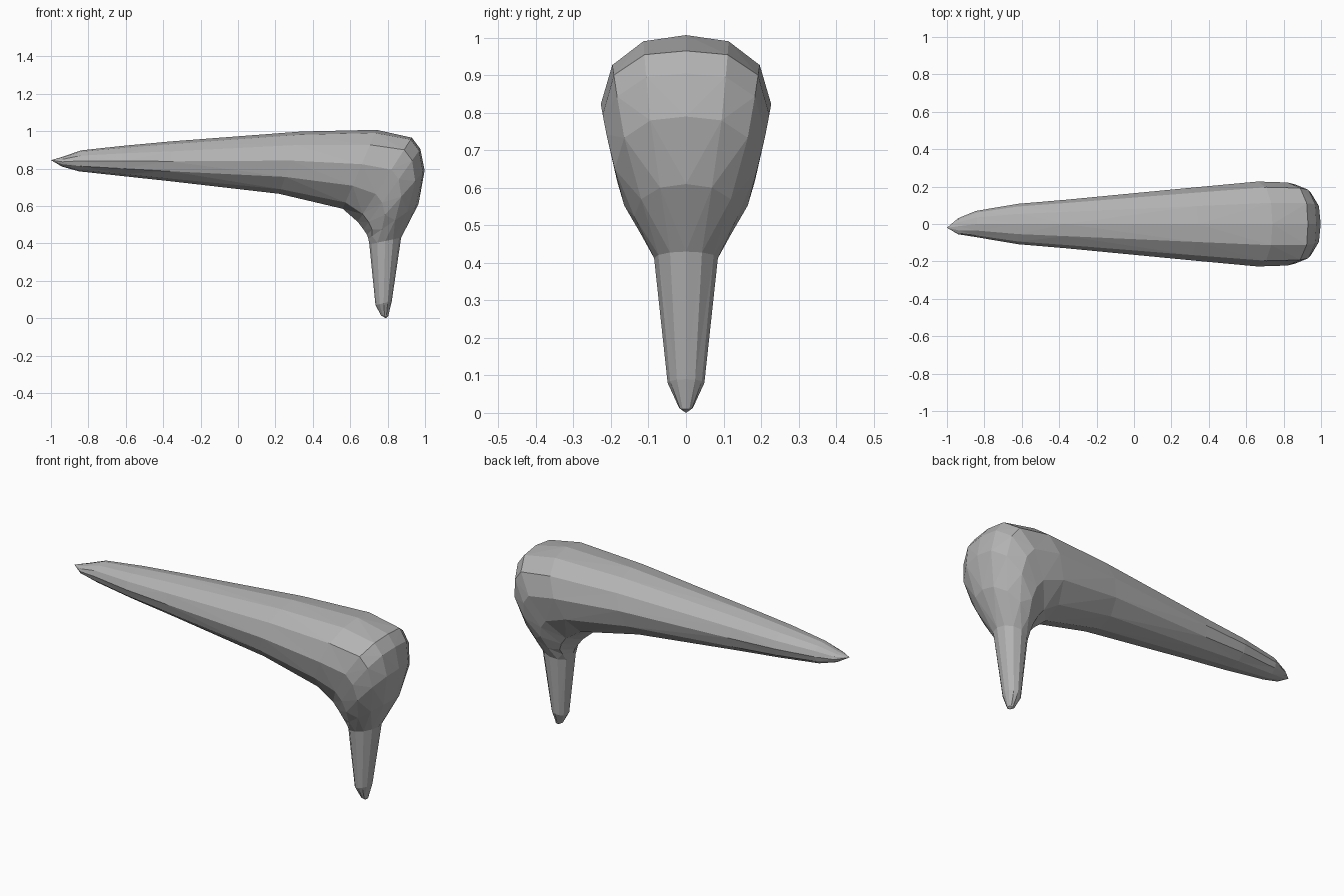
import bpy, bmesh, math

if "Cube" in bpy.data.objects:
    bpy.data.objects.remove(bpy.data.objects["Cube"])

SIDES = 12

# Matte grey material
grey = bpy.data.materials.new("matte_grey")
grey.diffuse_color = (0.45, 0.45, 0.45, 1)
grey.use_nodes = True
grey.node_tree.nodes["Principled BSDF"].inputs["Base Color"].default_value = grey.diffuse_color

# Rings along the bend: outer x, outer z, inner x, inner z, half width, skew
# A skew above 1 moves the widest point toward the outer edge.
RINGS = [
    (-0.94, 0.862, -0.94, 0.810, 0.043, 1.0),
    (-0.84, 0.897, -0.85, 0.785, 0.070, 1.0),
    (-0.62, 0.921, -0.62, 0.760, 0.108, 1.0),
    (-0.36, 0.945, -0.36, 0.732, 0.130, 1.0),
    (0.34, 0.998, 0.22, 0.665, 0.192, 1.1),
    (0.74, 1.007, 0.56, 0.585, 0.227, 1.2),
    (0.93, 0.965, 0.64, 0.515, 0.222, 1.4),
    (0.975, 0.905, 0.67, 0.475, 0.212, 1.4),
    (0.998, 0.790, 0.69, 0.445, 0.190, 1.3),
    (0.965, 0.610, 0.697, 0.425, 0.138, 1.1),
    (0.872, 0.430, 0.702, 0.395, 0.085, 1.0),
    (0.822, 0.090, 0.735, 0.070, 0.049, 1.0),
    (0.803, 0.010, 0.765, 0.015, 0.018, 1.0),
]


def add_ring(bm, ox, oz, ix, iz, width, skew):
    verts = []
    for k in range(SIDES):
        a = math.tau * k / SIDES
        t = (0.5 - 0.5 * math.cos(a)) ** skew
        # the thin point leans slightly to the front
        y = width * math.sin(a) - (0.012 if ox < -0.9 else 0)
        verts.append(bm.verts.new((ox + (ix - ox) * t, y, oz + (iz - oz) * t)))
    return verts


def close_end(bm, ring, point):
    tip = bm.verts.new(point)
    for k in range(SIDES):
        bm.faces.new((ring[k], ring[(k + 1) % SIDES], tip))


# Long tapered body, rounded head and thin leg in one bent skin
bm = bmesh.new()
rings = [add_ring(bm, *r) for r in RINGS]
for a, b in zip(rings, rings[1:]):
    for k in range(SIDES):
        n = (k + 1) % SIDES
        bm.faces.new((a[k], a[n], b[n], b[k]))
close_end(bm, rings[0], (-1.0, -0.02, 0.845))
close_end(bm, rings[-1], (0.79, 0.0, 0.0))

# Triangular facets
bmesh.ops.triangulate(bm, faces=bm.faces[:])
bmesh.ops.recalc_face_normals(bm, faces=bm.faces[:])

mesh = bpy.data.meshes.new("bent_body")
bm.to_mesh(mesh)
bm.free()
mesh.materials.append(grey)
body = bpy.data.objects.new("bent_body", mesh)
bpy.context.collection.objects.link(body)
